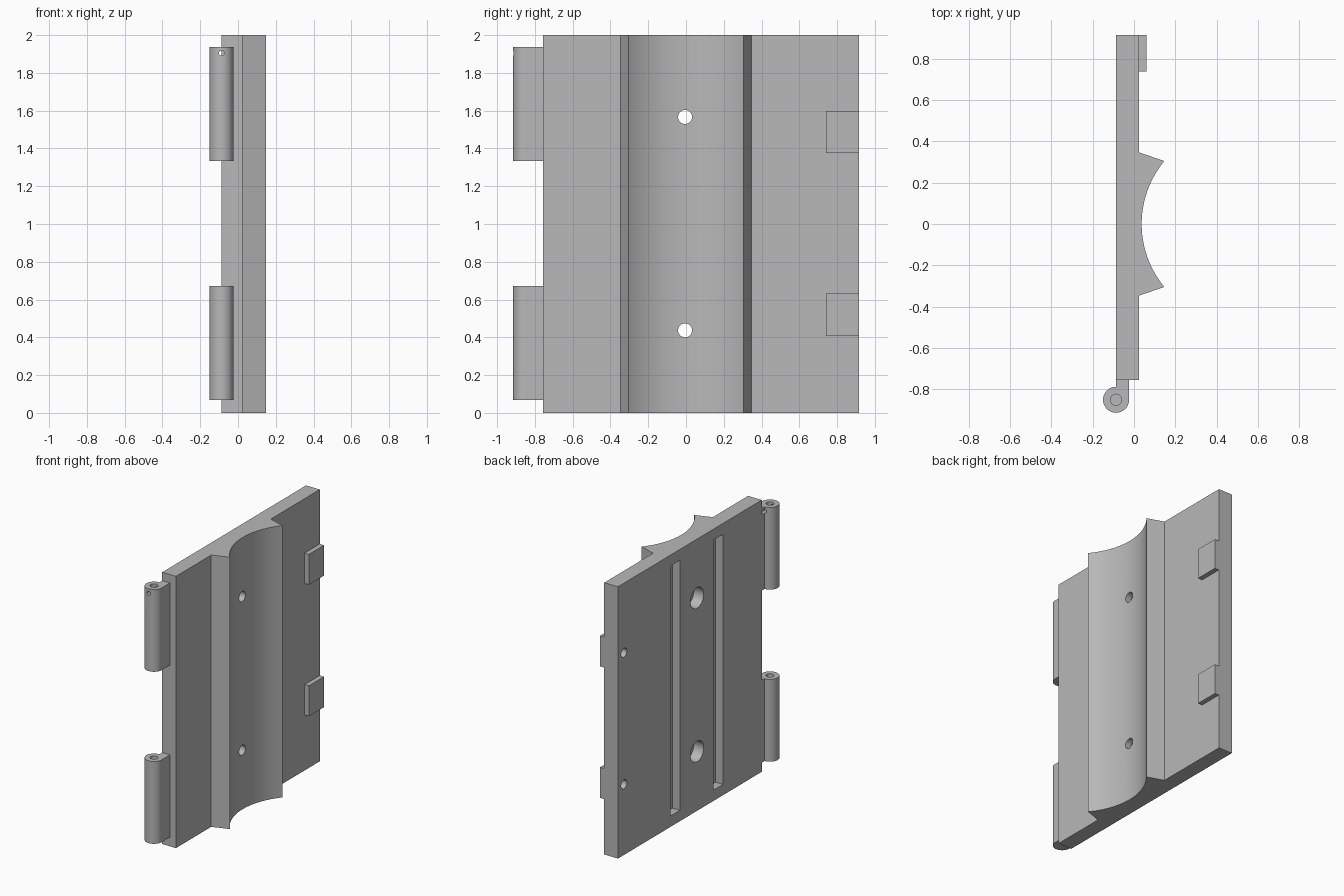
import bpy, bmesh, math
from mathutils import Matrix

cube = bpy.data.objects.get("Cube")
if cube:
    bpy.data.objects.remove(cube, do_unlink=True)

GREY = (0.48, 0.48, 0.48, 1)
mat = bpy.data.materials.new("plain grey")
mat.use_nodes = True
mat.diffuse_color = GREY
mat.node_tree.nodes["Principled BSDF"].inputs["Base Color"].default_value = GREY


def add_object(name, bm):
    bmesh.ops.recalc_face_normals(bm, faces=bm.faces)
    mesh = bpy.data.meshes.new(name)
    bm.to_mesh(mesh)
    bm.free()
    mesh.materials.append(mat)
    obj = bpy.data.objects.new(name, mesh)
    bpy.context.collection.objects.link(obj)
    return obj


def extrude(name, profile, z0, z1):
    """Upright prism over an outline of (x, y) points."""
    bm = bmesh.new()
    face = bm.faces.new([bm.verts.new((x, y, z0)) for x, y in profile])
    geom = bmesh.ops.extrude_face_region(bm, geom=[face])["geom"]
    bmesh.ops.translate(bm, vec=(0, 0, z1 - z0),
                        verts=[v for v in geom if isinstance(v, bmesh.types.BMVert)])
    return add_object(name, bm)


def box(name, x0, x1, y0, y1, z0, z1):
    return extrude(name, [(x0, y0), (x1, y0), (x1, y1), (x0, y1)], z0, z1)


def rod(name, radius, start, length, axis):
    """Cylinder from start along +X, +Y or +Z."""
    bm = bmesh.new()
    bmesh.ops.create_cone(bm, cap_ends=True, segments=32, radius1=radius,
                          radius2=radius, depth=length,
                          matrix=Matrix.Translation((0, 0, length / 2)))
    turn = {"X": Matrix.Rotation(math.pi / 2, 4, "Y"),
            "Y": Matrix.Rotation(-math.pi / 2, 4, "X"),
            "Z": Matrix.Identity(4)}[axis]
    bmesh.ops.transform(bm, matrix=Matrix.Translation(start) @ turn, verts=bm.verts)
    return add_object(name, bm)


def select_only(obj):
    bpy.ops.object.select_all(action="DESELECT")
    obj.select_set(True)
    bpy.context.view_layer.objects.active = obj


def cut(obj, cutters):
    for cutter in cutters:
        cutter.hide_render = True
        mod = obj.modifiers.new("cut", "BOOLEAN")
        mod.operation = "DIFFERENCE"
        mod.solver = "EXACT"
        mod.object = cutter
        select_only(obj)
        bpy.ops.object.modifier_apply(modifier=mod.name)
        bpy.data.objects.remove(cutter, do_unlink=True)


def smooth(obj):
    select_only(obj)
    bpy.ops.object.shade_smooth_by_angle(angle=math.radians(30))


BACK, FACE = -0.087, 0.025
Y0, Y1 = -0.757, 0.915

# Plate with curved saddle
RADIUS, HALF = 0.478, 0.305
sweep = math.asin(HALF / RADIUS)
saddle = []
for i in range(25):
    a = sweep * (i / 12 - 1)
    saddle.append((0.037 + RADIUS * (1 - math.cos(a)), RADIUS * math.sin(a)))
outline = [(BACK, Y0), (FACE, Y0), (FACE, -0.347)] + saddle
outline += [(FACE, 0.347), (FACE, Y1), (BACK, Y1)]
plate = extrude("saddle_plate", outline, 0, 2)

# Screw holes, back slots and blind latch holes
cutters = []
for z in (0.437, 1.567):
    cutters.append(rod("screw_hole", 0.037, (-0.2, -0.005, z), 0.5, "X"))
    cutters.append(rod("counterbore", 0.076, (-0.2, -0.005, z), 0.193, "X"))
for y in (-0.25, 0.25):
    cutters.append(box("slot", -0.2, -0.027, y - 0.055, y + 0.055, 0.08, 1.92))
for z in (0.52, 1.4875):
    cutters.append(rod("latch_hole", 0.033, (-0.2, 0.845, z), 0.213, "X"))
cut(plate, cutters)
smooth(plate)

# Latch pads
for label, z in (("lower", 0.52), ("upper", 1.4875)):
    box(label + "_latch_pad", FACE, 0.06, 0.74, Y1, z - 0.112, z + 0.112)

# Hinge knuckles: round barrel with a straight arm to the plate
CX, CY, R = BACK, -0.852, 0.063
knuckle = [(CX + R, Y0)]
for i in range(37):
    a = -math.radians(270) * i / 36
    knuckle.append((CX + R * math.cos(a), CY + R * math.sin(a)))
knuckle.append((CX, Y0))
for label, z0, z1 in (("lower", 0.067, 0.673), ("upper", 1.333, 1.938)):
    hinge = extrude(label + "_hinge_knuckle", knuckle, z0, z1)
    if label == "lower":
        tools = [rod("bore", 0.027, (CX, CY, z0 + 0.04), 1, "Z")]
    else:
        tools = [rod("bore", 0.027, (CX, CY, z0 - 0.1), 1, "Z"),
                 rod("pin_hole", 0.014, (CX, -1, 1.905), 0.4, "Y")]
    cut(hinge, tools)
    smooth(hinge)
